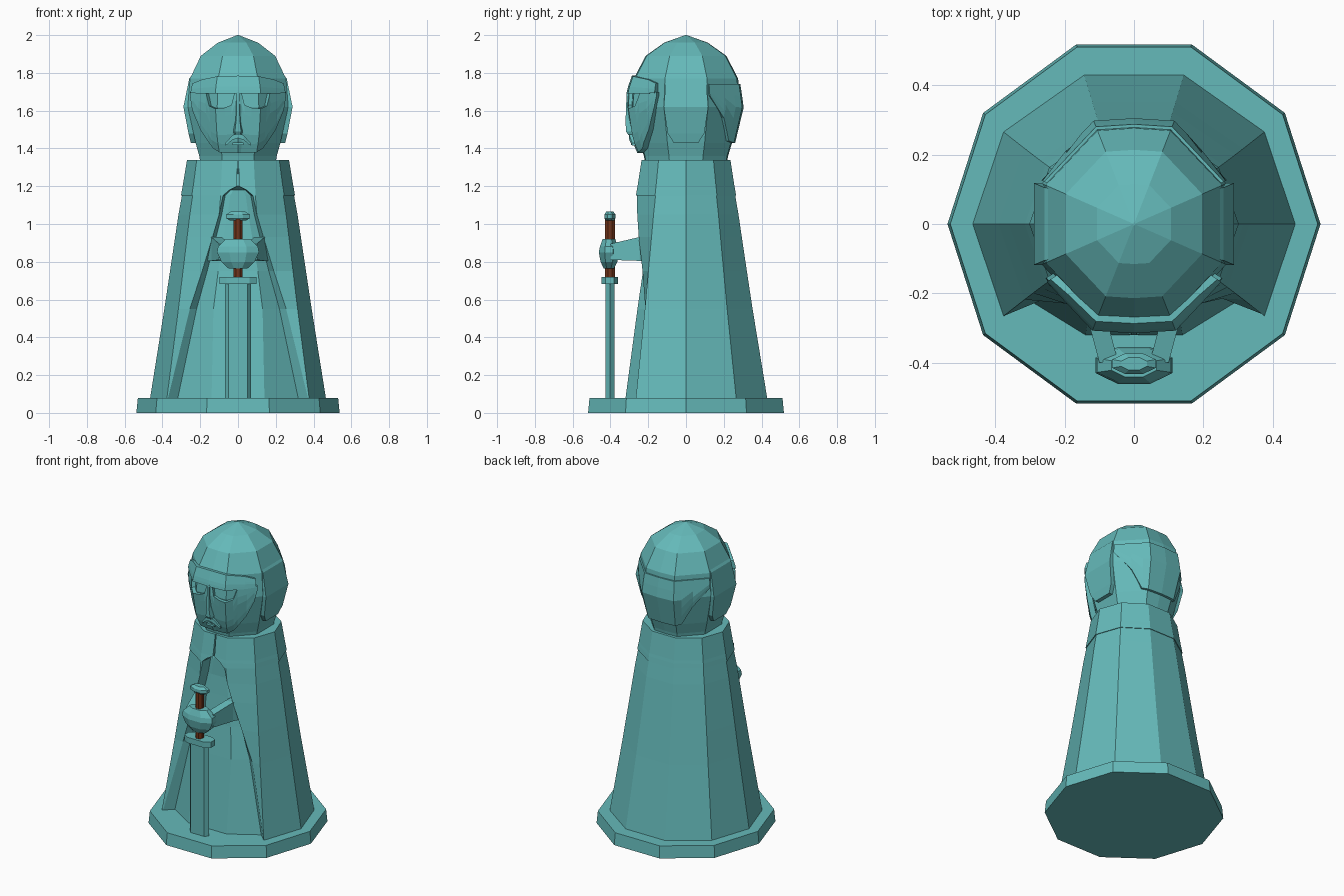
import bpy, bmesh, math
from math import sin, cos, radians, pi

if "Cube" in bpy.data.objects:
    bpy.data.objects.remove(bpy.data.objects["Cube"])


def material(name, rgb):
    m = bpy.data.materials.new(name)
    m.diffuse_color = (*rgb, 1)
    m.use_nodes = True
    m.node_tree.nodes["Principled BSDF"].inputs["Base Color"].default_value = m.diffuse_color
    return m


TEAL = material("verdigris teal", (0.13, 0.49, 0.49))
BROWN = material("leather brown", (0.17, 0.035, 0.01))


def loft(name, rings, mat=TEAL):
    """Closed solid through rings that all have the same number of points."""
    bm = bmesh.new()
    vs = [[bm.verts.new(p) for p in r] for r in rings]
    n = len(rings[0])
    for a, b in zip(vs, vs[1:]):
        for i in range(n):
            j = (i + 1) % n
            bm.faces.new((a[i], a[j], b[j], b[i]))
    bm.faces.new(vs[0])
    bm.faces.new(vs[-1])
    bmesh.ops.remove_doubles(bm, verts=bm.verts, dist=1e-5)
    bmesh.ops.recalc_face_normals(bm, faces=bm.faces)
    me = bpy.data.meshes.new(name)
    bm.to_mesh(me)
    bm.free()
    me.materials.append(mat)
    ob = bpy.data.objects.new(name, me)
    bpy.context.collection.objects.link(ob)
    return ob


def ngon(n, rx, ry, z, cy=0, turn=0):
    return [(rx * cos(turn + 2 * pi * i / n), cy + ry * sin(turn + 2 * pi * i / n), z) for i in range(n)]


def box_ring(x0, x1, y, z0, z1):
    return [(x0, y, z0), (x1, y, z0), (x1, y, z1), (x0, y, z1)]


def lerp(table, z):
    for (a, u), (b, v) in zip(table, table[1:]):
        if z <= b:
            return u + (v - u) * max(0, (z - a)) / (b - a)
    return table[-1][1]


# Plinth
loft("plinth", [ngon(10, .538, .545, 0), ngon(10, .53, .537, .08)])


# Cloak with a front opening: the ring steps back to the robe between the edges
def cloak_ring(z, R, w, ye, inner_y, robe_x, robe_y):
    sy = .975 - .045 * z
    back = [(R * cos(radians(a)), R * sy * sin(radians(a)), z) for a in range(-36, 217, 36)]
    vx, vy = R * cos(radians(72)), -R * sy * sin(radians(72))
    if vx <= w:
        vx, vy = w, ye
    left = [(-vx, vy, z), (-w, ye, z), (-w * .86, inner_y, z), (-robe_x, robe_y, z)]
    right = [(-x, y, z) for x, y, z in reversed(left)]
    return back + left + right


loft("cloak_and_robe", [cloak_ring(*r) for r in (
    (.08, .465, .37, -.26, -.21, .14, -.32),
    (.55, .39, .255, -.215, -.19, .13, -.257),
    (.75, .36, .19, -.23, -.185, .105, -.228),
    (.93, .333, .135, -.25, -.19, .075, -.21),
    (1.05, .315, .1, -.258, -.19, .055, -.2),
    (1.155, .296, .078, -.258, -.19, .04, -.2))])
loft("collar", [cloak_ring(*r) for r in (
    (1.15, .302, .08, -.265, -.19, .04, -.2),
    (1.18, .297, .045, -.26, -.19, .025, -.2),
    (1.2, .293, .006, -.256, -.24, .003, -.24),
    (1.34, .27, .003, -.235, -.225, .001, -.225))])

# Head: octagon with a slight ridge on the centre line
HEAD = [(1.32, .215), (1.36, .222), (1.43, .243), (1.62, .288), (1.77, .275),
        (1.89, .213), (1.96, .115), (2.0, .004)]
MASK = [(1.36, .25), (1.45, .288), (1.62, .313), (1.70, .306)]
BROW = [(1.68, .316), (1.72, .308), (1.79, .284)]
NAPE = [(1.42, .257), (1.62, .305), (1.75, .285)]
HEAD_SY = 1.06


def head_point(table, a, z, off=0):
    step = ((a + 22.5) % 45) - 22.5
    r = lerp(table, z) * cos(radians(22.5)) / cos(radians(step)) + off
    if a % 180 == 90:
        r *= 1.025
    return (r * cos(radians(a)), r * HEAD_SY * sin(radians(a)), z)


angles = [22.5, 67.5, 90, 112.5, 157.5, 202.5, 247.5, 270, 292.5, 337.5]
loft("head", [[head_point(HEAD, a, z) for a in angles] for z, _ in HEAD])


# Curved armour plates hugging the head; columns are (angle from centre, bottom, top)
def plate(name, table, centre, half, thick=.035, steps=5):
    cols = [(-d, b, t) for d, b, t in reversed(half) if d] + half
    rings = []
    for d, b, t in cols:
        zs = [b + (t - b) * i / steps for i in range(steps + 1)]
        outer = [head_point(table, centre + d, z) for z in zs]
        inner = [head_point(table, centre + d, z, -thick) for z in reversed(zs)]
        rings.append(outer + inner)
    return loft(name, rings)


plate("face_guard", MASK, 270, [
    (0, 1.375, 1.69), (4, 1.375, 1.69), (7, 1.375, 1.63), (14, 1.375, 1.615), (22.5, 1.38, 1.61),
    (31, 1.40, 1.625), (36, 1.43, 1.69), (47, 1.5, 1.69), (56, 1.6, 1.695), (60, 1.68, 1.70)])
plate("brow_band", BROW, 270, [
    (0, 1.69, 1.785), (22.5, 1.69, 1.782), (45, 1.69, 1.765), (58, 1.695, 1.745)])
plate("neck_guard", NAPE, 90, [
    (0, 1.43, 1.74), (22.5, 1.43, 1.74), (31, 1.44, 1.74), (45, 1.56, 1.74), (66, 1.68, 1.74)])

# Ear plates, nose and moustache
for s, side in ((1, "right"), (-1, "left")):
    loft("ear_plate_" + side, [
        [(s * x, -h, z), (s * x, h, z), (s * .19, h, z), (s * .19, -h, z)]
        for z, h, x in ((1.43, .065, .25), (1.48, .097, .262), (1.62, .118, .289),
                        (1.77, .105, .258), (1.80, .1, .235))])
    loft("moustache_" + side, [
        [(s * x, y, z), (s * x, y, z + h), (s * x, y + .06, z + h), (s * x, y + .06, z)]
        for x, y, z, h in ((0, -.302, 1.455, .025), (.03, -.3, 1.445, .025), (.065, -.285, 1.415, .015))])
loft("nose", [[(-w, -.28, z), (-w * .6, y, z), (w * .6, y, z), (w, -.28, z)]
              for z, w, y in ((1.47, .02, -.305), (1.49, .027, -.318), (1.55, .016, -.32), (1.7, .012, -.314))])
loft("lower_lip", [box_ring(-.028, .028, y, 1.418, 1.432) for y in (-.292, -.25)])

# Sword standing point down
SY = -.403
blade = [(-.07, 0), (-.05, -.024), (.05, -.024), (.07, 0), (.05, .024), (-.05, .024)]
loft("blade", [[(x, SY + y, z) for x, y in blade] for z in (.08, .69)])
guard = [(-.097, -.022), (-.06, -.044), (.06, -.044), (.097, -.022),
         (.097, .022), (.06, .044), (-.06, .044), (-.097, .022)]
loft("crossguard", [[(x, SY + y, z) for x, y in guard] for z in (.682, .72)])
loft("grip", [ngon(8, .026, .028, z, SY, pi / 8) for z in (.715, 1.03)], BROWN)
loft("pommel", [ngon(8, rx, ry, z, SY, pi / 8) for z, rx, ry in (
    (1.018, .045, .022), (1.03, .068, .032), (1.05, .068, .032), (1.066, .04, .02))])

# Clasped hands and forearms
loft("hands", [ngon(8, rx, ry, z, -.408, pi / 8) for z, rx, ry in (
    (.765, .055, .03), (.80, .095, .048), (.85, .12, .058), (.88, .115, .052), (.92, .07, .036))])
for s, side in ((1, "right"), (-1, "left")):
    loft("forearm_" + side, [
        box_ring(s * .045, s * .1, -.4, .81, .895),
        box_ring(s * .085, s * .14, -.25, .805, .93),
        box_ring(s * .09, s * .17, -.19, .805, .93)])
